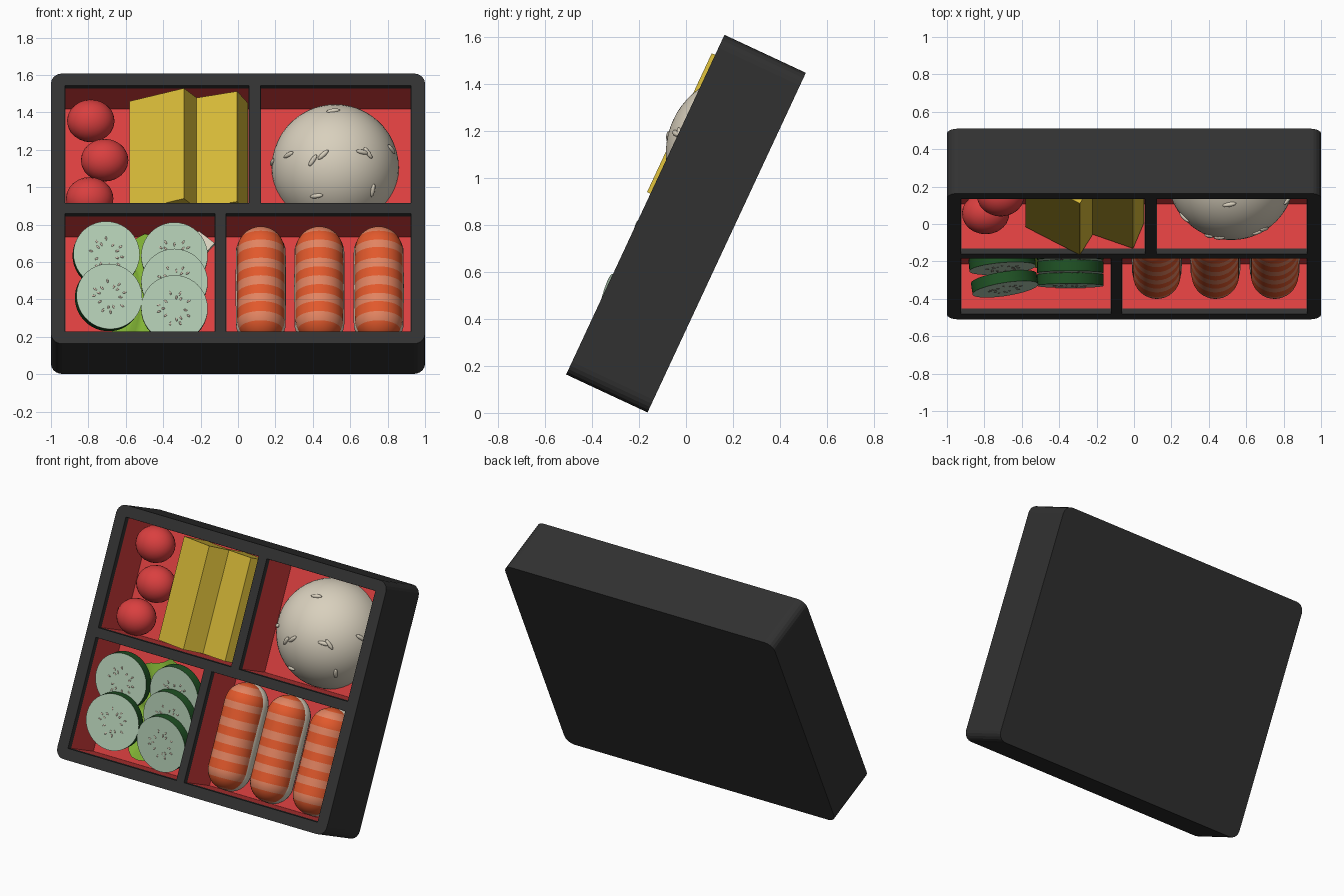
import bpy, bmesh, math
from mathutils import Matrix, Vector

if "Cube" in bpy.data.objects:
    bpy.data.objects.remove(bpy.data.objects["Cube"])

# Everything is modelled in a flat tray frame, then leaned back by 65 degrees
TILT = Matrix.Translation((0, 0, 0.805)) @ Matrix.Rotation(math.radians(65), 4, 'X')
TO_LOCAL = Matrix.Rotation(math.radians(-65), 3, 'X')
FLOOR, RIM = -0.104, 0.191


def material(name, rgb):
    m = bpy.data.materials.new(name)
    m.diffuse_color = (*rgb, 1)
    m.use_nodes = True
    m.node_tree.nodes["Principled BSDF"].inputs["Base Color"].default_value = m.diffuse_color
    return m


BLACK = material("black lacquer", (0.031, 0.031, 0.031))
RED = material("red", (0.70, 0.05, 0.05))
YELLOW = material("egg yellow", (0.68, 0.49, 0.04))
RICE = material("rice cream", (0.69, 0.63, 0.51))
ORANGE = material("salmon orange", (0.76, 0.10, 0.025))
STRIPE = material("salmon stripe", (0.76, 0.23, 0.12))
FLESH = material("cucumber flesh", (0.47, 0.64, 0.48))
SKIN = material("cucumber skin", (0.014, 0.085, 0.018))
LEAF = material("leaf green", (0.22, 0.45, 0.035))
SEED = material("cucumber seed", (0.62, 0.52, 0.42))


def finish(name, bm, mats, smooth=40):
    mesh = bpy.data.meshes.new(name)
    bm.to_mesh(mesh)
    bm.free()
    ob = bpy.data.objects.new(name, mesh)
    bpy.context.collection.objects.link(ob)
    for m in mats:
        mesh.materials.append(m)
    ob.matrix_world = TILT
    if smooth:
        bpy.ops.object.select_all(action='DESELECT')
        ob.select_set(True)
        bpy.context.view_layer.objects.active = ob
        bpy.ops.object.shade_smooth_by_angle(angle=math.radians(smooth))
    return ob


def add_box(bm, x0, x1, y0, y1, z0, z1):
    mat = Matrix.Translation(((x0 + x1) / 2, (y0 + y1) / 2, (z0 + z1) / 2)) \
        @ Matrix.Diagonal((x1 - x0, y1 - y0, z1 - z0, 1))
    return bmesh.ops.create_cube(bm, size=1, matrix=mat)['verts']


def add_ball(bm, mat, scale, u=24, v=14):
    return bmesh.ops.create_uvsphere(bm, u_segments=u, v_segments=v, radius=1,
                                     matrix=mat @ Matrix.Diagonal((*scale, 1)))['verts']


# Compartments: x0, x1, y0, y1
cells = [(-0.925, 0.06, 0.032, 0.726), (0.12, 0.925, 0.032, 0.726),
         (-0.925, -0.122, -0.726, -0.029), (-0.065, 0.925, -0.726, -0.029)]

# Box body with rounded corners and four pockets cut out
bm = bmesh.new()
add_box(bm, -1, 1, -0.797, 0.797, -0.191, RIM)
edges = [e for e in bm.edges if abs(e.verts[0].co.z - e.verts[1].co.z) > 0.1]
bmesh.ops.bevel(bm, geom=edges, offset=0.06, segments=5, profile=0.5, affect='EDGES')
box = finish("box_body", bm, [BLACK], 0)
bm = bmesh.new()
for c in cells:
    add_box(bm, *c, FLOOR, 0.4)
cutter = finish("pocket_cutter", bm, [BLACK], 0)
cutter.hide_render = True
mod = box.modifiers.new("pockets", 'BOOLEAN')
mod.operation, mod.solver, mod.object = 'DIFFERENCE', 'EXACT', cutter
bpy.context.view_layer.objects.active = box
bpy.ops.object.modifier_apply(modifier=mod.name)
bpy.data.objects.remove(cutter)

# Red lining of each pocket, stopping just below the rim
bm = bmesh.new()
g = 0.003
for x0, x1, y0, y1 in cells:
    add_box(bm, x0 + g, x1 - g, y0 + g, y1 - g, FLOOR + g, 0.16)
bmesh.ops.delete(bm, geom=[f for f in bm.faces if f.normal.z > 0.5], context='FACES_ONLY')
bmesh.ops.reverse_faces(bm, faces=bm.faces[:])
finish("red_lining", bm, [RED], 0)

# Tomatoes
bm = bmesh.new()
for x, y in ((-0.787, 0.604), (-0.713, 0.372), (-0.793, 0.146)):
    add_ball(bm, Matrix.Translation((x, y, 0.006)), (0.127, 0.115, 0.11))
finish("tomatoes", bm, [RED], 60)

# Egg slices: leaning slabs, located by their upper left corner
bm = bmesh.new()
for x, z, width, thick, ang in ((-0.58, 0.042, 0.334, 0.165, 29.6), (-0.28, 0.063, 0.295, 0.165, 21)):
    mat = Matrix.Translation((x, 0, z)) @ Matrix.Rotation(math.radians(-ang), 4, 'Y')
    bmesh.ops.transform(bm, matrix=mat, verts=add_box(bm, 0, width, 0.052, 0.703, -thick, 0))
finish("egg_slices", bm, [YELLOW], 0)

# Rice ball: a half sphere on the pocket floor
R, CENTRE = 0.34, Vector((0.52, 0.378, FLOOR))
bm = bmesh.new()
add_ball(bm, Matrix.Translation(CENTRE), (R, R, R), 48, 32)
bmesh.ops.delete(bm, geom=[v for v in bm.verts if v.co.z < FLOOR - 0.01], context='VERTS')
finish("rice_ball", bm, [RICE], 60)

# Grains on the rice ball: front offsets x, z and spin in degrees
bm = bmesh.new()
for dx, dz, spin in ((-0.01, 0.305, 80), (-0.25, 0.07, 0), (-0.12, 0.04, -12), (-0.065, 0.07, 10),
                     (0.145, 0.085, -15), (0.175, 0.08, 30), (-0.335, 0.03, 0), (0.2, -0.12, 40),
                     (-0.1, -0.15, 60), (0.3, 0.1, 20)):
    n = Vector((dx, -math.sqrt(max(0, R * R - dx * dx - dz * dz)), dz))
    n = (TO_LOCAL @ n).normalized()
    mat = Matrix.Translation(CENTRE + n * R) @ n.to_track_quat('Z', 'Y').to_matrix().to_4x4() \
        @ Matrix.Rotation(math.radians(-spin), 4, 'Z')
    add_ball(bm, mat, (0.013, 0.038, 0.012), 10, 8)
finish("rice_grains", bm, [RICE], 60)

# Salmon sushi: rice capsule with a striped half capsule on top
HALF, RAD, CY = 0.335, 0.13, -0.377


def capsule_radius(t, half, r):
    over = max(0, abs(t) - (half - r))
    return math.sqrt(max(0, r * r - over * over))


for i, cx in enumerate((0.122, 0.435, 0.752)):
    bm = bmesh.new()
    for v in add_ball(bm, Matrix.Rotation(math.pi / 2, 4, 'X'), (0.135, 0.1, 0.135), 28, 18):
        v.co.y += math.copysign(0.205, v.co.y) if abs(v.co.y) > 1e-5 else 0
        v.co += Vector((cx, CY, -0.003))
    finish(f"sushi_rice_{i + 1}", bm, [RICE], 60)

    bm = bmesh.new()
    n, m, rows = 60, 20, []
    ts = [-HALF * math.cos(math.pi * k / n) for k in range(n + 1)]
    for t in ts:
        r = max(capsule_radius(t, HALF, RAD), 0.001)
        row = []
        for j in range(m + 1):
            a = math.radians(-18 + 216 * j / m)
            row.append(bm.verts.new((cx + 0.98 * r * math.cos(a), CY + t, 0.027 + r * math.sin(a))))
        rows.append(row)
    for k in range(n):
        mid = (ts[k] + ts[k + 1]) / 2
        for j in range(m):
            f = bm.faces.new((rows[k][j], rows[k][j + 1], rows[k + 1][j + 1], rows[k + 1][j]))
            f.material_index = 1 if ((mid + 0.36) / 0.105) % 1 < 0.42 else 0
    bmesh.ops.recalc_face_normals(bm, faces=bm.faces[:])
    if max(bm.faces, key=lambda f: f.calc_center_median().z).normal.z < 0:
        bmesh.ops.reverse_faces(bm, faces=bm.faces[:])
    finish(f"salmon_{i + 1}", bm, [ORANGE, STRIPE], 60)

# Lettuce leaf with a wavy edge, under the cucumber
bm = bmesh.new()
N, rings = 48, []
for s in (0.05, 0.4, 0.75, 1.0):
    ring = []
    for k in range(N):
        a = 2 * math.pi * k / N
        w = s * (1 + 0.04 * s * math.sin(9 * a))
        ring.append(bm.verts.new((-0.5 + 0.27 * w * math.cos(a), -0.377 + 0.32 * w * math.sin(a),
                                  -0.085 + 0.04 * s * s + 0.02 * s * math.sin(9 * a + 1))))
    rings.append(ring)
bm.faces.new(rings[0])
for a, b in zip(rings, rings[1:]):
    for k in range(N):
        bm.faces.new((a[k], b[k], b[(k + 1) % N], a[(k + 1) % N]))
finish("lettuce_leaf", bm, [LEAF], 60)

# Pale leaf stem peeking out at the corner
bm = bmesh.new()
mat = Matrix.Translation((-0.19, -0.085, -0.04)) @ Matrix.Rotation(math.radians(-40), 4, 'Z')
bmesh.ops.transform(bm, matrix=mat, verts=add_box(bm, -0.06, 0.06, -0.03, 0.03, -0.012, 0.012))
finish("leaf_stem", bm, [RICE], 0)

# Cucumber slices: tray position and facing direction
slices = [(-0.705, -0.24, 0.118, (0.08, -0.25, 0.95)), (-0.692, -0.493, 0.123, (0.15, -0.225, 0.954)),
          (-0.34, -0.225, 0.075, (0.0, -0.36, 0.93)), (-0.34, -0.382, 0.078, (0.0, -0.36, 0.93)),
          (-0.34, -0.539, 0.08, (0.0, -0.36, 0.93))]
for i, (x, y, z, d) in enumerate(slices):
    mat = Matrix.Translation((x, y, z)) @ Vector(d).to_track_quat('Z', 'Y').to_matrix().to_4x4()
    bm = bmesh.new()
    bmesh.ops.create_cone(bm, cap_ends=True, segments=40, radius1=0.178, radius2=0.178, depth=0.06)
    for f in bm.faces:
        f.material_index = 1 if abs(f.normal.z) > 0.5 else 0
    # seeds in two loose rings on the face
    for k in range(16):
        a = 2 * math.pi * k / 16 + 0.2 * math.sin(5 * k + i)
        r = 0.085 if k % 2 else 0.06
        sm = Matrix.Rotation(a, 4, 'Z') @ Matrix.Translation((r, 0, 0.03))
        verts = add_ball(bm, sm, (0.011, 0.005, 0.003), 8, 6)
        for f in {f for v in verts for f in v.link_faces}:
            f.material_index = 2
    bmesh.ops.transform(bm, matrix=mat, verts=bm.verts[:])
    finish(f"cucumber_slice_{i + 1}", bm, [SKIN, FLESH, SEED], 40)
